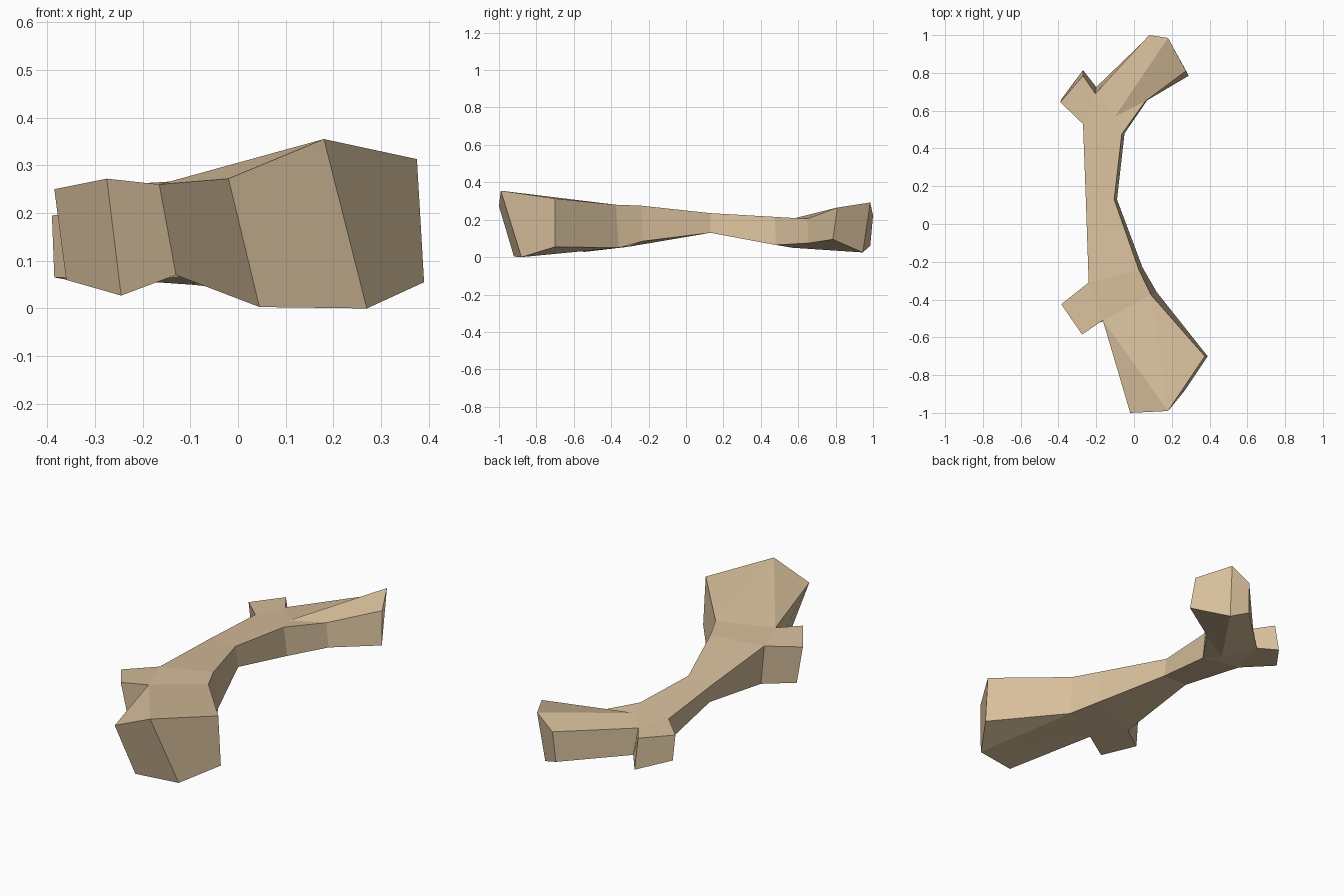
import bpy, bmesh

if "Cube" in bpy.data.objects:
    bpy.data.objects.remove(bpy.data.objects["Cube"])

# Each "rib" is one vertical edge of the branch: top point, bottom point
front_ribs = {  # thick broken front end
    "A": ((-.02, -1.0, .272), (.045, -.92, .003)),
    "B": ((.18, -.99, .355), (.27, -.88, 0)),
    "C": ((.375, -.70, .313), (.39, -.70, .055)),
    "D": ((.09, -.375, .28), (.12, -.36, .05)),
    "M": ((-.165, -.51, .26), (-.13, -.50, .07)),
}
front_stub_ribs = {
    "Y": ((-.385, -.425, .25), (-.36, -.41, .06)),
    "Z": ((-.275, -.585, .272), (-.245, -.55, .027)),
}
trunk_ribs = {  # slim middle
    "E": ((.025, -.24, .275), (.045, -.23, .085)),
    "F": ((-.105, .13, .235), (-.09, .13, .13)),
    "G": ((-.065, .475, .215), (-.05, .48, .065)),
    "V": ((-.27, .53, .205), (-.245, .53, .06)),
    "W": ((-.255, .13, .235), (-.23, .13, .13)),
    "X": ((-.24, -.31, .26), (-.22, -.31, .055)),
}
rear_ribs = {  # rear fork, ridge running from K to Q
    "K": ((-.10, .57, .205), (-.10, .57, .05)),
    "H": ((.06, .65, .205), (.07, .655, .075)),
    "P": ((.275, .81, .265), (.29, .785, .095)),
    "Q": ((.18, .985, .292), (.16, .945, .025)),
    "R": ((.08, 1.0, .222), (.07, .985, .06)),
    "S": ((-.205, .69, .20), (-.20, .725, .07)),
}
rear_stub_ribs = {
    "T": ((-.27, .785, .20), (-.27, .815, .045)),
    "U": ((-.39, .645, .195), (-.385, .66, .065)),
}
OUTLINE = "ABCDEFGHPQRSTUVWXYZM"
PANELS = ["ABM", "BCD", "BDM", "DEXM", "MXYZ", "EFWX", "FGVW",
          "VSTU", "GKSV", "KQRS", "KHPQ", "GHK"]

wood = bpy.data.materials.new("pale wood")
wood.diffuse_color = (.68, .52, .33, 1)
wood.use_nodes = True
wood.node_tree.nodes["Principled BSDF"].inputs["Base Color"].default_value = wood.diffuse_color

# Branch: panels above and below, walls round the outline
bm = bmesh.new()
top, low = {}, {}
for group in (front_ribs, front_stub_ribs, trunk_ribs, rear_ribs, rear_stub_ribs):
    for name, (t, b) in group.items():
        top[name] = bm.verts.new(t)
        low[name] = bm.verts.new(b)
for panel in PANELS:
    bm.faces.new([top[n] for n in panel])
    bm.faces.new([low[n] for n in reversed(panel)])
for a, b in zip(OUTLINE, OUTLINE[1:] + OUTLINE[0]):
    bm.faces.new([top[b], top[a], low[a], low[b]])
bmesh.ops.recalc_face_normals(bm, faces=bm.faces)
mesh = bpy.data.meshes.new("branch")
bm.to_mesh(mesh)
bm.free()
mesh.materials.append(wood)
bpy.context.collection.objects.link(bpy.data.objects.new("branch", mesh))
